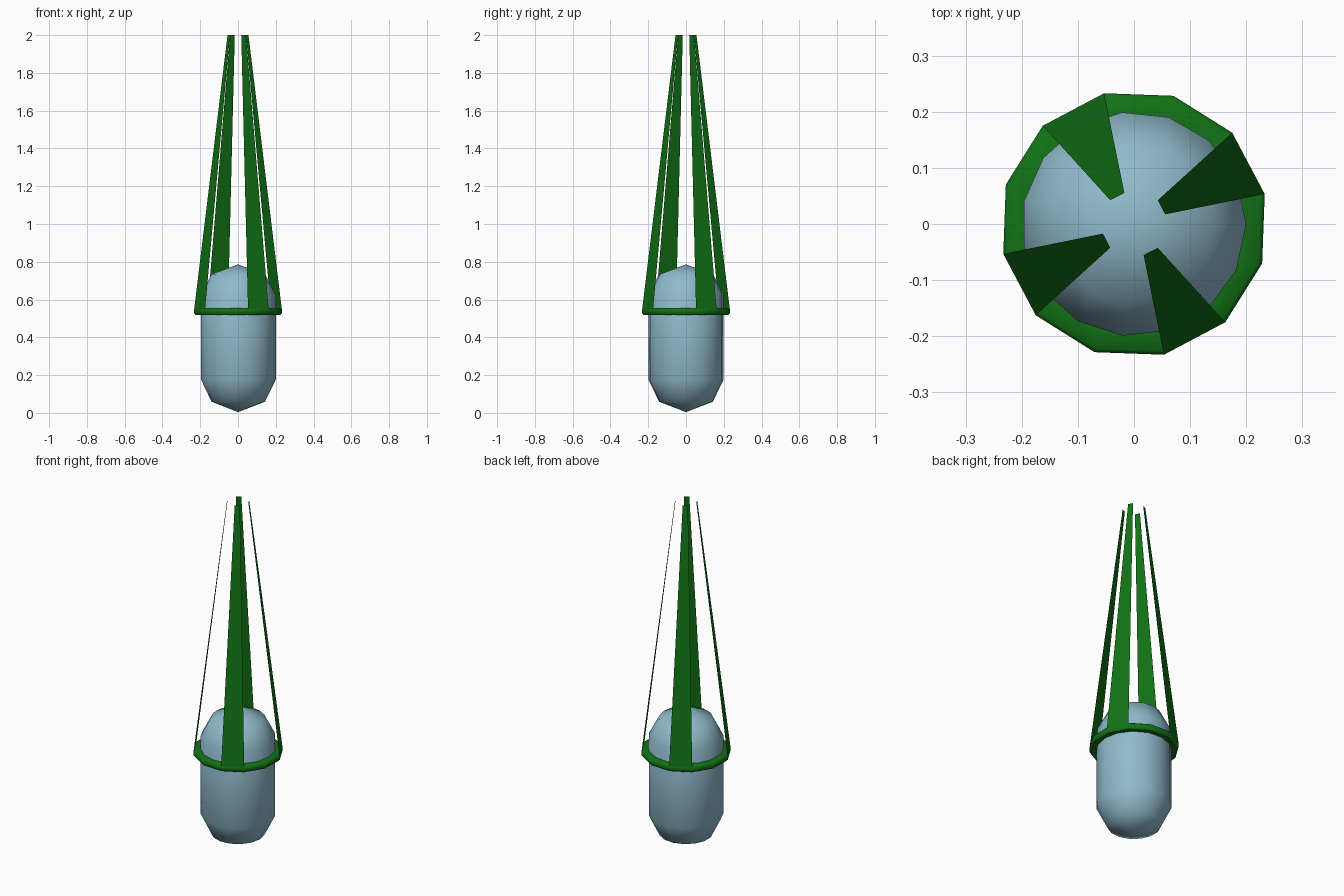
import bpy, bmesh
from math import sin, cos, radians, pi

if "Cube" in bpy.data.objects:
    bpy.data.objects.remove(bpy.data.objects["Cube"])


def material(name, rgb):
    m = bpy.data.materials.new(name)
    m.diffuse_color = (*rgb, 1)
    m.use_nodes = True
    m.node_tree.nodes["Principled BSDF"].inputs["Base Color"].default_value = m.diffuse_color
    return m


def make_object(name, verts, faces, mat, angle):
    mesh = bpy.data.meshes.new(name)
    mesh.from_pydata(verts, [], faces)
    bm = bmesh.new()
    bm.from_mesh(mesh)
    bmesh.ops.remove_doubles(bm, verts=bm.verts, dist=1e-5)
    bmesh.ops.recalc_face_normals(bm, faces=bm.faces)
    bm.to_mesh(mesh)
    bm.free()
    mesh.materials.append(mat)
    ob = bpy.data.objects.new(name, mesh)
    bpy.context.collection.objects.link(ob)
    bpy.ops.object.select_all(action='DESELECT')
    ob.select_set(True)
    bpy.context.view_layer.objects.active = ob
    bpy.ops.object.shade_smooth_by_angle(angle=radians(angle))
    return ob


def polar(r, degrees, z):
    a = radians(degrees)
    return (r * cos(a), r * sin(a), z)


def lathe(name, profile, sides, start, mat, angle, closed=False):
    n = len(profile)
    verts = [polar(r, start + 360 * s / sides, z)
             for s in range(sides) for r, z in profile]
    faces = []
    for s in range(sides):
        t = (s + 1) % sides
        for i in range(n if closed else n - 1):
            j = (i + 1) % n
            quad = [s * n + i, t * n + i, t * n + j, s * n + j]
            if profile[i][0] == 0:
                quad.pop(1)
            elif profile[j][0] == 0:
                quad.pop(2)
            faces.append(quad)
    return make_object(name, verts, faces, mat, angle)


green = material("green", (0.006, 0.17, 0.008))
blue = material("pale_blue", (0.28, 0.49, 0.6))

# Capsule body: 15 sides, coarse domed ends
lathe("capsule_body",
      [(0, 0.004), (0.143, 0.059), (0.2, 0.176),
       (0.2, 0.625), (0.143, 0.735), (0, 0.786)],
      15, 0, blue, 60)

# Twelve-sided collar around the capsule
lathe("collar_ring",
      [(0.195, 0.522), (0.23, 0.519), (0.239, 0.528),
       (0.239, 0.549), (0.232, 0.556), (0.195, 0.556)],
      12, 12.9, green, 50, closed=True)

# Four thin tapering straps rising from every third collar side
for k in range(4):
    a = 12.9 + 90 * k
    make_object(f"strap_{k + 1}",
                [polar(0.238, a, 0.549), polar(0.238, a + 30, 0.549),
                 polar(0.06, a + 32, 2.0), polar(0.058, a + 4.3, 2.0)],
                [(0, 1, 2, 3)], green, 50)
    # Sheet normals face outward
    mesh = bpy.context.object.data
    p = mesh.polygons[0]
    if p.normal.dot(p.center) < 0:
        mesh.flip_normals()
